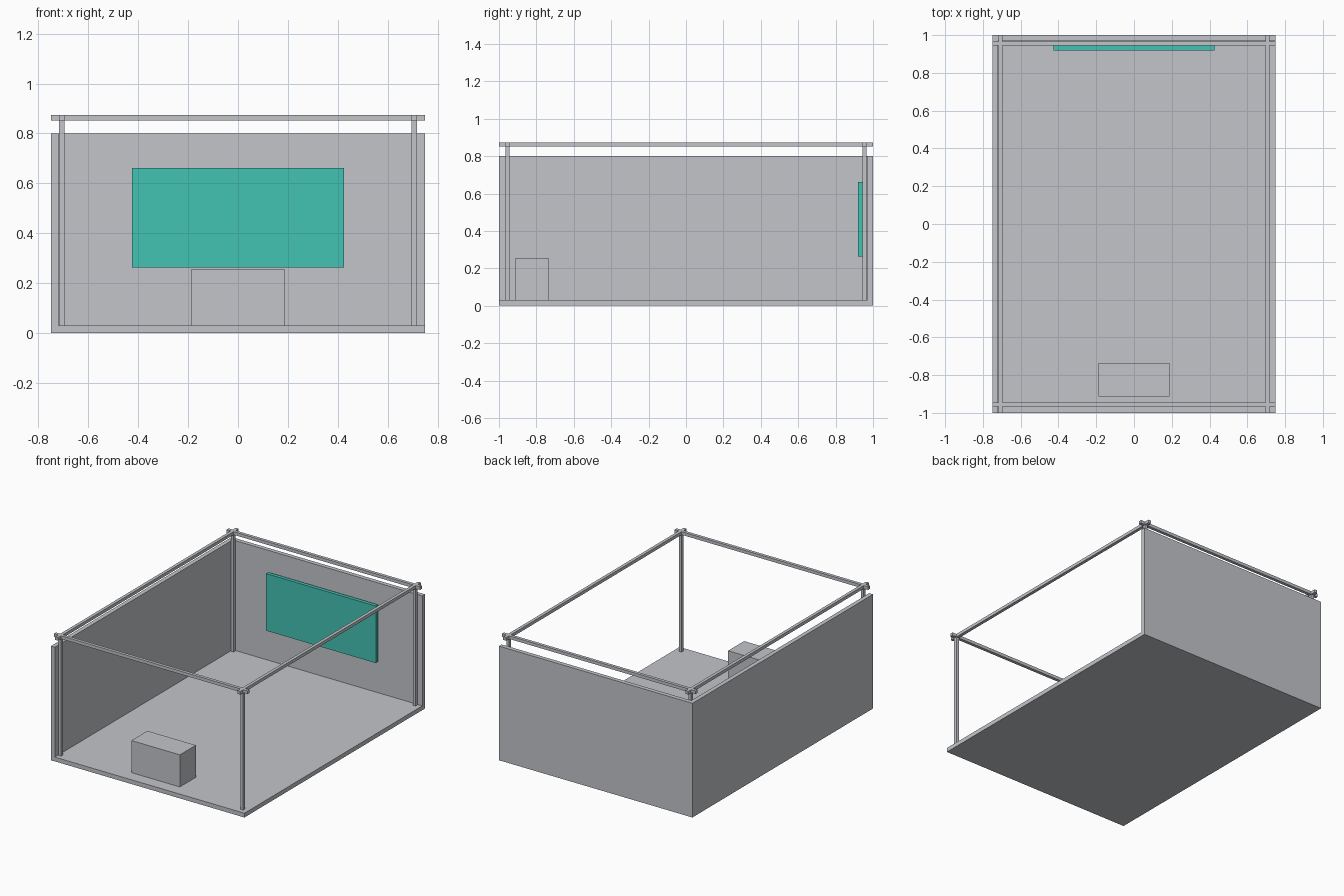
import bpy, bmesh

if "Cube" in bpy.data.objects:
    bpy.data.objects.remove(bpy.data.objects["Cube"])


def material(name, rgb):
    m = bpy.data.materials.new(name)
    m.diffuse_color = (*rgb, 1)
    m.use_nodes = True
    m.node_tree.nodes["Principled BSDF"].inputs["Base Color"].default_value = m.diffuse_color
    return m


grey = material("light_grey", (0.546, 0.558, 0.591))
teal = material("teal", (0.056, 0.539, 0.456))


def box(name, lo, hi, mat):
    """Axis-aligned box between two corners."""
    bm = bmesh.new()
    bmesh.ops.create_cube(bm, size=1)
    for v in bm.verts:
        v.co = [h if c > 0 else l for c, l, h in zip(v.co, lo, hi)]
    me = bpy.data.meshes.new(name)
    bm.to_mesh(me)
    bm.free()
    me.materials.append(mat)
    ob = bpy.data.objects.new(name, me)
    bpy.context.collection.objects.link(ob)
    return ob


W, D, H, T = 0.75, 1.0, 0.80, 0.03   # half width, half depth, wall height, thickness
PX, PY, R = 0.706, 0.955, 0.011      # frame centre lines and half bar size
Z0, Z1 = 0.852, 0.874                # top rail heights

# Floor, left wall and back wall carved from one block
shell = box("floor_and_walls", (-W, -D, 0), (W, D, H), grey)
cutter = box("room_cutter", (-W + T, -D - 1, T), (W + 1, D - T, H + 1), grey)
cutter.hide_render = True
cutter.hide_viewport = True
cut = shell.modifiers.new("carve", 'BOOLEAN')
cut.operation = 'DIFFERENCE'
cut.solver = 'EXACT'
cut.object = cutter

# Four corner posts
for sx, side in ((-1, "left"), (1, "right")):
    for sy, end in ((-1, "front"), (1, "back")):
        x, y = sx * PX, sy * PY
        box(f"{end}_{side}_post", (x - R, y - R, T), (x + R, y + R, Z0), grey)

# Top rails crossing at the corners
for s, side, end in ((-1, "left", "front"), (1, "right", "back")):
    box(f"{side}_rail", (s * PX - R, -D, Z0), (s * PX + R, D, Z1), grey)
    box(f"{end}_rail", (-W, s * PY - R, Z0), (W, s * PY + R, Z1), grey)

# Wall screen and counter
box("screen", (-0.425, 0.919, 0.262), (0.425, 0.944, 0.662), teal)
box("counter", (-0.188, -0.912, T), (0.188, -0.735, 0.255), grey)
